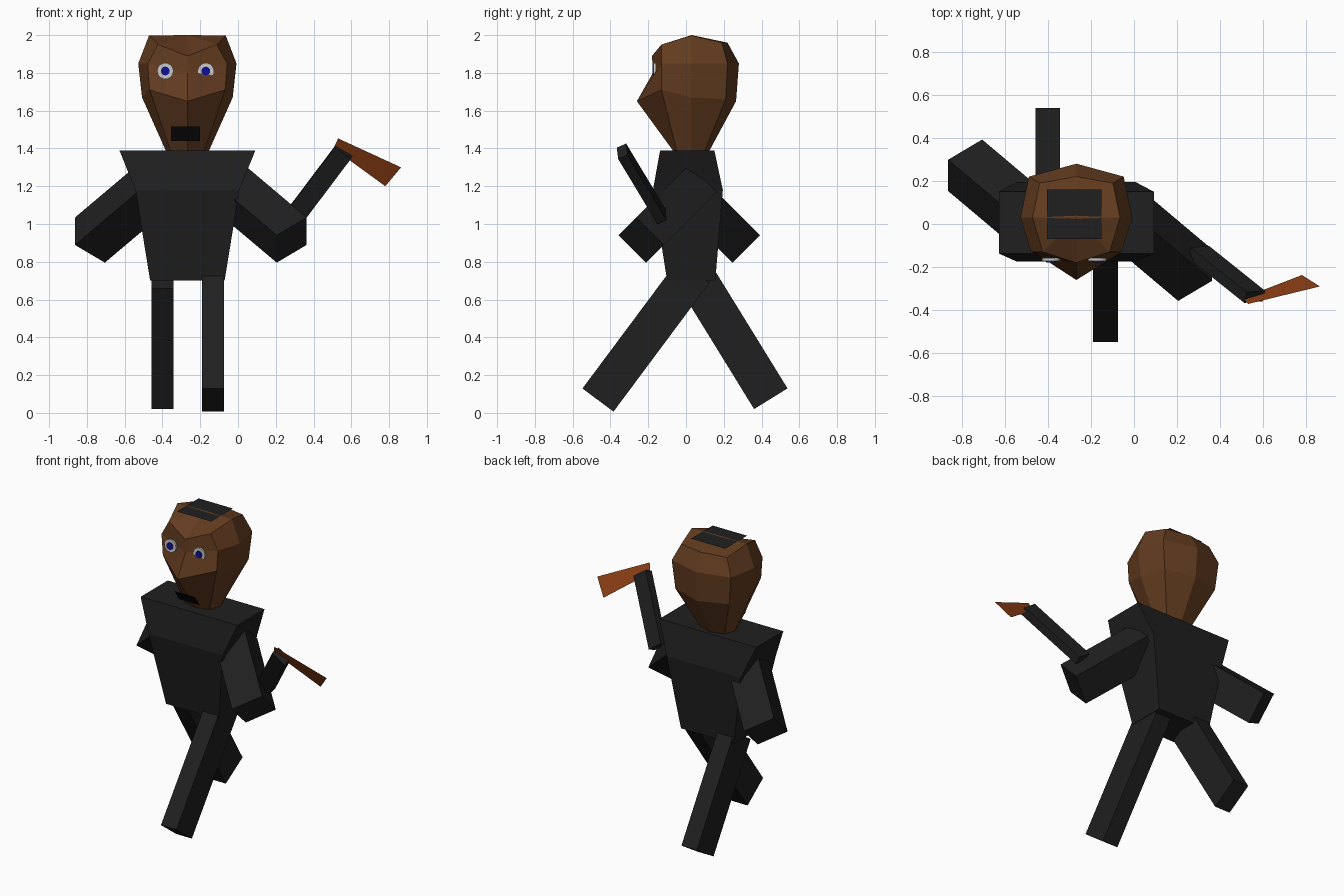
import bpy, math
from mathutils import Vector as V

if "Cube" in bpy.data.objects:
    bpy.data.objects.remove(bpy.data.objects["Cube"])

CX = -0.268  # centre line of the body


def mat(name, c):
    m = bpy.data.materials.new(name)
    m.diffuse_color = (*c, 1)
    m.use_nodes = True
    m.node_tree.nodes["Principled BSDF"].inputs["Base Color"].default_value = m.diffuse_color
    return m


BLACK = mat("black", (0.014, 0.014, 0.014))
MOUTH = mat("mouth_black", (0.004, 0.004, 0.004))
SKIN = mat("brown", (0.125, 0.045, 0.014))
RUST = mat("rust", (0.27, 0.05, 0.008))
WHITE = mat("white", (0.75, 0.75, 0.75))
BLUE = mat("blue", (0.005, 0.005, 0.3))


def mesh(name, verts, faces, m):
    me = bpy.data.meshes.new(name)
    me.from_pydata([tuple(v) for v in verts], [], faces)
    me.materials.append(m)
    ob = bpy.data.objects.new(name, me)
    bpy.context.collection.objects.link(ob)
    return ob


def loft(name, rings, m, tip=None):
    """Skin a stack of rings (bottom to top, counter-clockwise from above)."""
    n = len(rings[0])
    verts = [p for r in rings for p in r]
    faces = [(k * n + i, k * n + (i + 1) % n, (k + 1) * n + (i + 1) % n, (k + 1) * n + i)
             for k in range(len(rings) - 1) for i in range(n)]
    faces.append(tuple(reversed(range(n))))
    top = (len(rings) - 1) * n
    if tip:
        verts.append(tip)
        faces += [(top + i, top + (i + 1) % n, len(verts) - 1) for i in range(n)]
    else:
        faces.append(tuple(range(top, top + n)))
    return mesh(name, verts, faces, m)


def beam(name, a, b, side, w, d, m):
    """Box from a to b; w is the size along side, d the size across it."""
    a, b = V(a), V(b)
    ax = (b - a).normalized()
    s = V(side)
    s = (s - ax * s.dot(ax)).normalized()
    t = ax.cross(s)
    offs = [s * (i * w / 2) + t * (j * d / 2) for i, j in ((-1, -1), (1, -1), (1, 1), (-1, 1))]
    return loft(name, [[a + o for o in offs], [b + o for o in offs]], m)


# torso: three rectangular levels (half width, front, back, height)
loft("torso", [[(CX - w, f, z), (CX + w, f, z), (CX + w, k, z), (CX - w, k, z)]
               for w, f, k, z in ((0.197, -0.10, 0.155, 0.70),
                                  (0.275, -0.175, 0.195, 1.18),
                                  (0.36, -0.137, 0.15, 1.39))], BLACK)


# head: symmetric eight-sided rings, given as front, front corner, side, back corner, back
def head_ring(half):
    right = [(CX + x, y, z) for x, y, z in half]
    left = [(CX - x, y, z) for x, y, z in half[1:-1]]
    return right + left[::-1]


loft("head", [head_ring(h) for h in (
    [(0, -0.07, 1.39), (0.09, -0.05, 1.39), (0.115, 0.03, 1.39), (0.09, 0.10, 1.39), (0, 0.125, 1.39)],
    [(0, -0.26, 1.65), (0.2, -0.13, 1.71), (0.24, 0.03, 1.67), (0.2, 0.21, 1.66), (0, 0.265, 1.65)],
    [(0, -0.175, 1.80), (0.21, -0.13, 1.85), (0.26, 0.03, 1.85), (0.22, 0.22, 1.85), (0, 0.28, 1.85)],
    [(0, -0.18, 1.89), (0.155, -0.13, 1.95), (0.203, 0.03, 1.998), (0.17, 0.19, 1.96), (0, 0.22, 1.96)],
)], SKIN, tip=(CX, 0.03, 2.0))

# hair plate on the crown
mesh("hair_patch", [(-0.405, -0.07, 1.998), (-0.15, -0.07, 1.998),
                    (-0.15, 0.16, 1.998), (-0.405, 0.16, 1.998)], [(0, 1, 2, 3)], BLACK)

# mouth plate leaning along the chin
mesh("mouth", [(-0.355, -0.118, 1.44), (-0.20, -0.118, 1.44),
               (-0.20, -0.17, 1.515), (-0.355, -0.17, 1.515)], [(0, 1, 2, 3)], MOUTH)

# eyes: white discs with blue pupils
for side, x in (("left", -0.385), ("right", -0.17)):
    for part, r, y, m in (("eye", 0.043, -0.165, WHITE), ("pupil", 0.023, -0.172, BLUE)):
        bpy.ops.mesh.primitive_cylinder_add(vertices=20, radius=r, depth=0.012,
                                            location=(x, y, 1.81), rotation=(math.pi / 2, 0, 0))
        ob = bpy.context.object
        ob.name = f"{side}_{part}"
        ob.data.materials.append(m)

# striding legs
beam("front_leg", (-0.132, -0.466, 0.068), (-0.132, 0.042, 0.75), (1, 0, 0), 0.115, 0.205, BLACK)
beam("back_leg", (-0.40, 0.449, 0.075), (-0.40, 0.055, 0.714), (1, 0, 0), 0.115, 0.208, BLACK)

# upper arms: the left one is the right one turned half round the body axis
hand, shoulder = V((0.284, -0.2375, 0.915)), V((-0.049, 0.043, 1.196))
for name, s in (("right_arm", 1), ("left_arm", -1)):
    a, b = [V((p.x, p.y, p.z)) if s > 0 else V((-0.50 - p.x, 0.035 - p.y, p.z)) for p in (hand, shoulder)]
    beam(name, a, b, (0, -s, 1), 0.206, 0.206, BLACK)

# raised forearm
beam("forearm", (0.30, -0.13, 1.04), (0.56, -0.338, 1.385), (0.82, 0.07, -0.58), 0.105, 0.055, BLACK)

# flat blade held at the end of the forearm
mesh("blade", [(x, -0.237 - 0.53 * (z - 1.2), z) for x, z in
               ((0.505, 1.40), (0.78, 1.20), (0.863, 1.30), (0.53, 1.453))], [(0, 1, 2, 3)], RUST)
